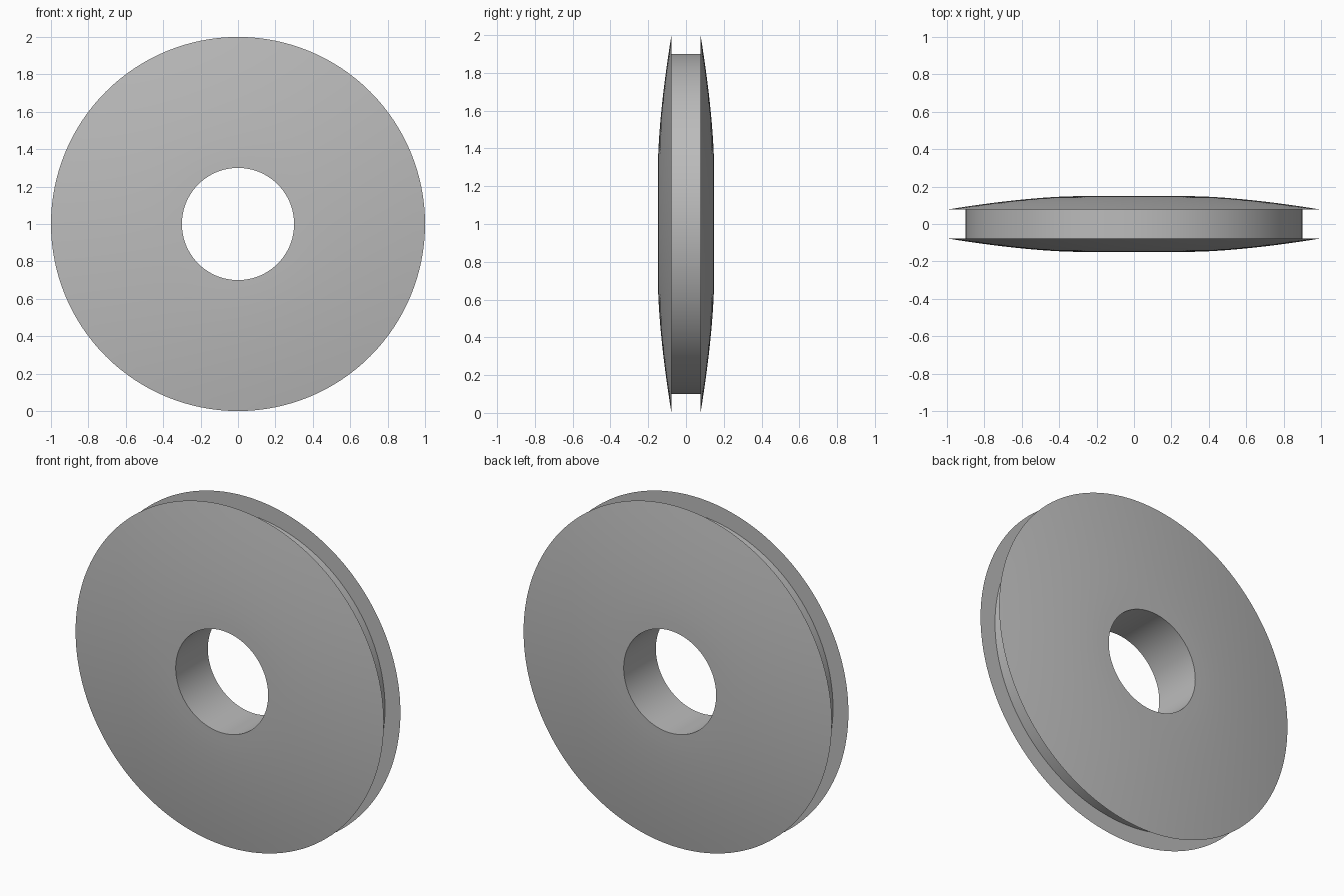
import bpy, bmesh, math
from mathutils import Matrix

cube = bpy.data.objects.get("Cube")
if cube:
    bpy.data.objects.remove(cube, do_unlink=True)

SEGMENTS = 128
HOLE, RIM, GROOVE = 0.30, 1.0, 0.90
HUB_Y, RIM_Y = 0.149, 0.077

# Plain grey metal
grey = bpy.data.materials.new("grey metal")
grey.use_nodes = True
grey.diffuse_color = (0.5, 0.5, 0.5, 1)
grey.node_tree.nodes["Principled BSDF"].inputs["Base Color"].default_value = grey.diffuse_color

# Half profile (radius, depth): domed face from bore to sharp rim, then groove floor
half = []
for i in range(13):
    t = i / 12
    half.append((HOLE + (RIM - HOLE) * t, HUB_Y - (HUB_Y - RIM_Y) * t ** 1.6))
half.append((GROOVE, RIM_Y))
profile = half + [(r, -y) for r, y in reversed(half)]

# Spin the closed profile about the y axis
bm = bmesh.new()
rings = []
for s in range(SEGMENTS):
    a = math.tau * s / SEGMENTS
    rings.append([bm.verts.new((r * math.sin(a), y, r * math.cos(a))) for r, y in profile])
for s in range(SEGMENTS):
    a, b = rings[s], rings[(s + 1) % SEGMENTS]
    for i in range(len(profile)):
        j = (i + 1) % len(profile)
        bm.faces.new((a[i], a[j], b[j], b[i]))
bmesh.ops.recalc_face_normals(bm, faces=bm.faces)
bmesh.ops.transform(bm, matrix=Matrix.Translation((0, 0, 1)), verts=bm.verts)

mesh = bpy.data.meshes.new("grooved_wheel")
bm.to_mesh(mesh)
bm.free()
mesh.materials.append(grey)
wheel = bpy.data.objects.new("grooved_wheel", mesh)
bpy.context.collection.objects.link(wheel)

# Smooth faces, sharp rims
bpy.context.view_layer.objects.active = wheel
wheel.select_set(True)
bpy.ops.object.shade_smooth_by_angle(angle=math.radians(30))
